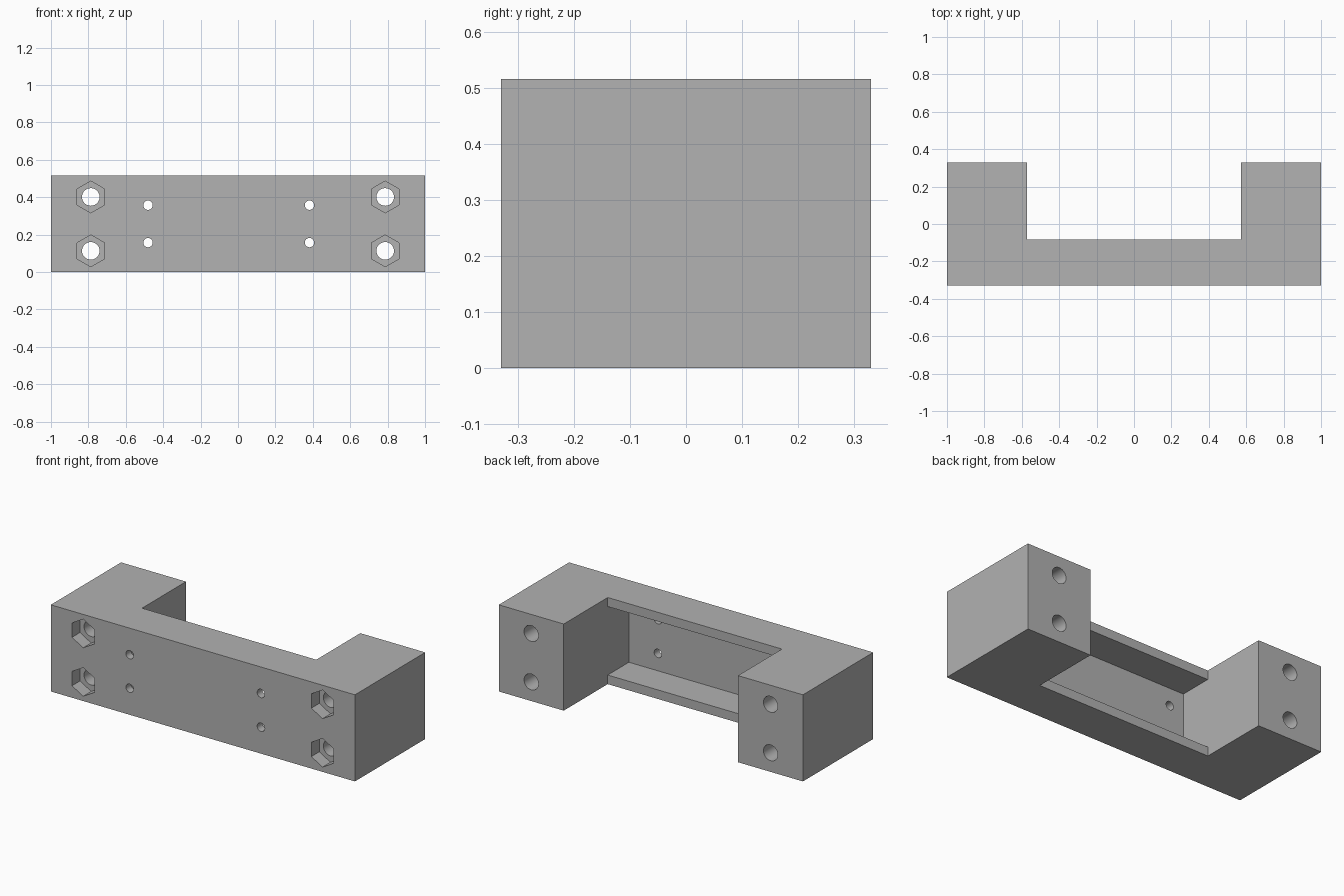
import bpy
import bmesh
import math
from mathutils import Matrix, Vector

default_cube = bpy.data.objects.get("Cube")
if default_cube:
    bpy.data.objects.remove(default_cube, do_unlink=True)

# Overall sizes
HALF_X, HALF_Y, HEIGHT = 1.0, 0.33, 0.515
GAP_X = 0.573          # half width between the two legs
WALL_BACK = -0.083     # rear edge of the cross bar
POCKET_FRONT = -0.282  # inner face of the thin front wall
LIP = 0.054            # thickness of the top and bottom lips
MID_Z = HEIGHT / 2

grey = bpy.data.materials.new("plain grey")
grey.use_nodes = True
grey.diffuse_color = (0.445, 0.445, 0.445, 1)
grey.node_tree.nodes["Principled BSDF"].inputs["Base Color"].default_value = grey.diffuse_color


def make_object(name, bm):
    bmesh.ops.recalc_face_normals(bm, faces=bm.faces)
    mesh = bpy.data.meshes.new(name)
    bm.to_mesh(mesh)
    bm.free()
    mesh.materials.append(grey)
    obj = bpy.data.objects.new(name, mesh)
    bpy.context.collection.objects.link(obj)
    return obj


def prism(name, points, direction):
    """Extrude a flat outline along a direction."""
    bm = bmesh.new()
    face = bm.faces.new([bm.verts.new(p) for p in points])
    result = bmesh.ops.extrude_face_region(bm, geom=[face])
    moved = [v for v in result["geom"] if isinstance(v, bmesh.types.BMVert)]
    bmesh.ops.translate(bm, verts=moved, vec=Vector(direction))
    return make_object(name, bm)


def bore(name, x, z, radius, sides, y_start, y_end):
    """Straight hole cutter along y, with a corner pointing up."""
    ring = []
    for i in range(sides):
        a = math.pi / 2 + math.tau * i / sides
        ring.append((x + radius * math.cos(a), y_start, z + radius * math.sin(a)))
    return prism(name, ring, (0, y_end - y_start, 0))


def cut(target, cutter):
    cutter.hide_render = True
    mod = target.modifiers.new("cut", 'BOOLEAN')
    mod.operation = 'DIFFERENCE'
    mod.solver = 'EXACT'
    mod.object = cutter
    bpy.context.view_layer.objects.active = target
    bpy.ops.object.modifier_apply(modifier=mod.name)
    bpy.data.objects.remove(cutter, do_unlink=True)


# Solid block
bm = bmesh.new()
bmesh.ops.create_cube(bm, size=1, matrix=Matrix.Translation((0, 0, MID_Z))
                      @ Matrix.Diagonal((2 * HALF_X, 2 * HALF_Y, HEIGHT, 1)))
bracket = make_object("mounting_bracket", bm)

# Gap between the legs together with the pocket behind the front wall
top = HEIGHT + 0.1
channel = [(POCKET_FRONT, LIP), (WALL_BACK, LIP), (WALL_BACK, -0.1), (0.5, -0.1),
           (0.5, top), (WALL_BACK, top), (WALL_BACK, HEIGHT - LIP),
           (POCKET_FRONT, HEIGHT - LIP)]
cut(bracket, prism("channel_cutter", [(-GAP_X, y, z) for y, z in channel],
                   (2 * GAP_X, 0, 0)))

# Bolt holes through the legs, with hexagonal nut recesses in front
for x in (-0.787, 0.787):
    for z in (MID_Z - 0.144, MID_Z + 0.144):
        cut(bracket, bore("bolt_cutter", x, z, 0.047, 48, -0.5, 0.5))
        cut(bracket, bore("nut_cutter", x, z, 0.085, 6, -0.5, -HALF_Y + 0.075))

# Small screw holes through the thin front wall
for x in (-0.481, 0.382):
    for z in (MID_Z - 0.1, MID_Z + 0.1):
        cut(bracket, bore("screw_cutter", x, z, 0.025, 32, -0.5, -0.2))

# Round bores shaded smooth, all other edges sharp
bpy.ops.object.select_all(action='DESELECT')
bracket.select_set(True)
bpy.context.view_layer.objects.active = bracket
bpy.ops.object.shade_smooth_by_angle(angle=math.radians(30))
